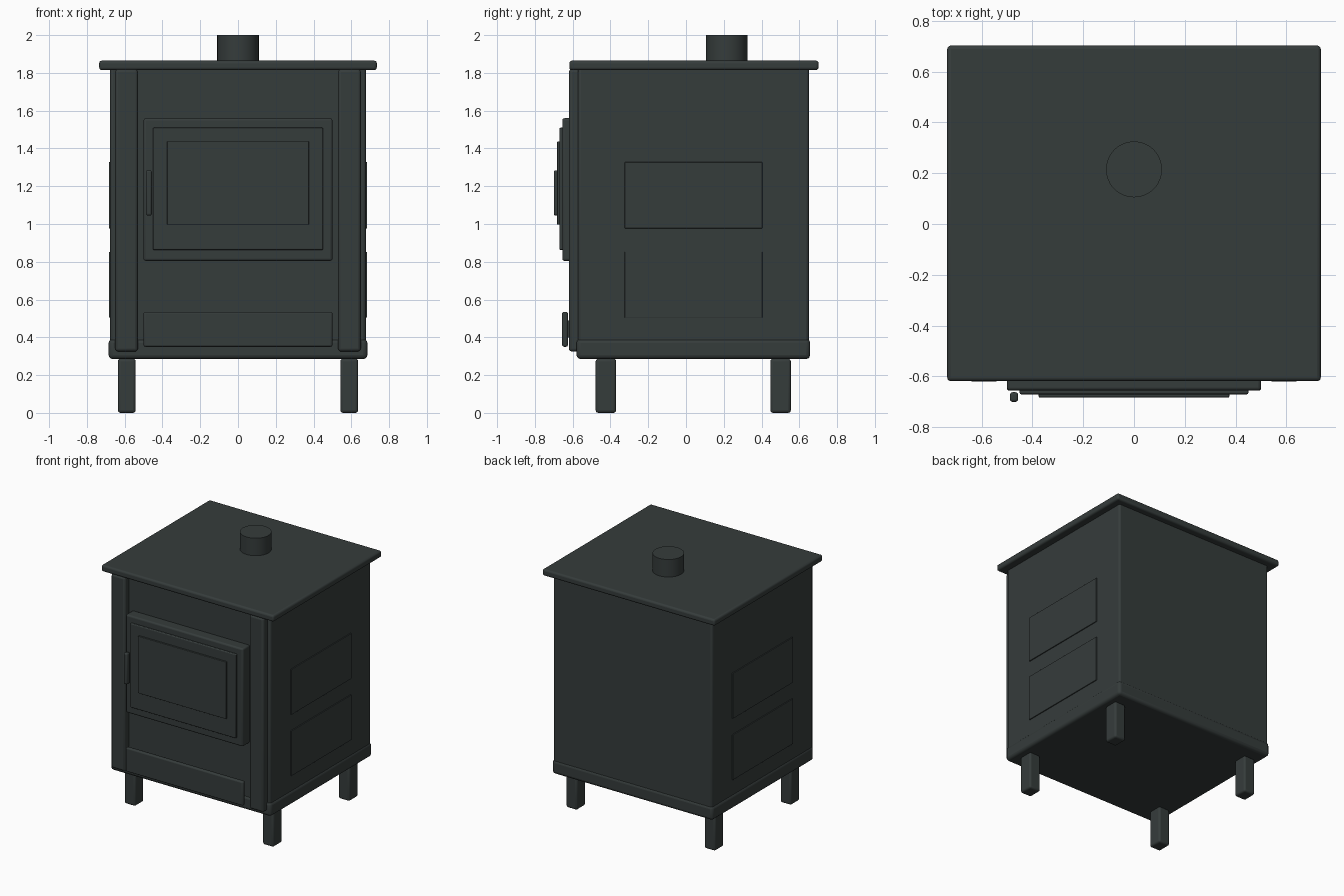
import bpy, math

if "Cube" in bpy.data.objects:
    bpy.data.objects.remove(bpy.data.objects["Cube"])

iron = bpy.data.materials.new("dark cast iron")
iron.diffuse_color = (0.036, 0.045, 0.044, 1)
iron.use_nodes = True
iron.node_tree.nodes["Principled BSDF"].inputs["Base Color"].default_value = iron.diffuse_color


def finish(ob, name, bevel, segments=3):
    ob.name = name
    ob.data.materials.append(iron)
    if bevel:
        mod = ob.modifiers.new("Bevel", 'BEVEL')
        mod.width = bevel
        mod.segments = segments
        mod.limit_method = 'ANGLE'
    bpy.ops.object.shade_smooth_by_angle(angle=math.radians(35))
    return ob


def box(name, x, y, z, bevel=0.01):
    """Bevelled box from (min, max) ranges."""
    bpy.ops.mesh.primitive_cube_add(size=1)
    ob = bpy.context.object
    ob.location = [(a + b) / 2 for a, b in (x, y, z)]
    ob.scale = [b - a for a, b in (x, y, z)]
    bpy.ops.object.transform_apply(location=True, rotation=False, scale=True)
    return finish(ob, name, bevel)


def side_range(s, a, b):
    return tuple(sorted((s * a, s * b)))


# Main housing
box("body", (-0.677, 0.677), (-0.572, 0.65), (0.30, 1.83), 0.015)
box("base_plinth", (-0.685, 0.685), (-0.58, 0.657), (0.285, 0.392), 0.022)
box("top_plate", (-0.735, 0.735), (-0.618, 0.702), (1.815, 1.865), 0.014)

# Flue collar
bpy.ops.mesh.primitive_cylinder_add(vertices=48, radius=0.11, depth=0.16,
                                    location=(0, 0.215, 1.92))
finish(bpy.context.object, "flue_collar", 0)

# Stepped door, window, handle
box("door_frame", (-0.5, 0.5), (-0.655, -0.565), (0.805, 1.56), 0.012)
box("door", (-0.45, 0.45), (-0.67, -0.63), (0.863, 1.51), 0.006)
box("door_window", (-0.375, 0.375), (-0.682, -0.65), (0.997, 1.437), 0.003)
box("door_handle", (-0.488, -0.456), (-0.70, -0.662), (1.045, 1.284), 0.01)

# Ash drawer with its hidden mount
box("ash_drawer", (-0.5, 0.5), (-0.656, -0.625), (0.35, 0.535), 0.01)
box("ash_drawer_mount", (-0.4, 0.4), (-0.635, -0.565), (0.40, 0.49), 0)

# Parts repeated on both sides
for s, side in ((-1, "left"), (1, "right")):
    box(side + "_front_post", side_range(s, 0.53, 0.65),
        (-0.62, -0.55), (0.325, 1.82), 0.016)
    for n, z in (("upper", (0.977, 1.327)), ("lower", (0.505, 0.853))):
        box(f"{side}_{n}_panel", side_range(s, 0.66, 0.684),
            (-0.325, 0.404), z, 0.002)
    for n, y in (("front", (-0.478, -0.37)), ("back", (0.447, 0.555))):
        box(f"{side}_{n}_leg", side_range(s, 0.542, 0.636),
            y, (0, 0.287), 0.014)
